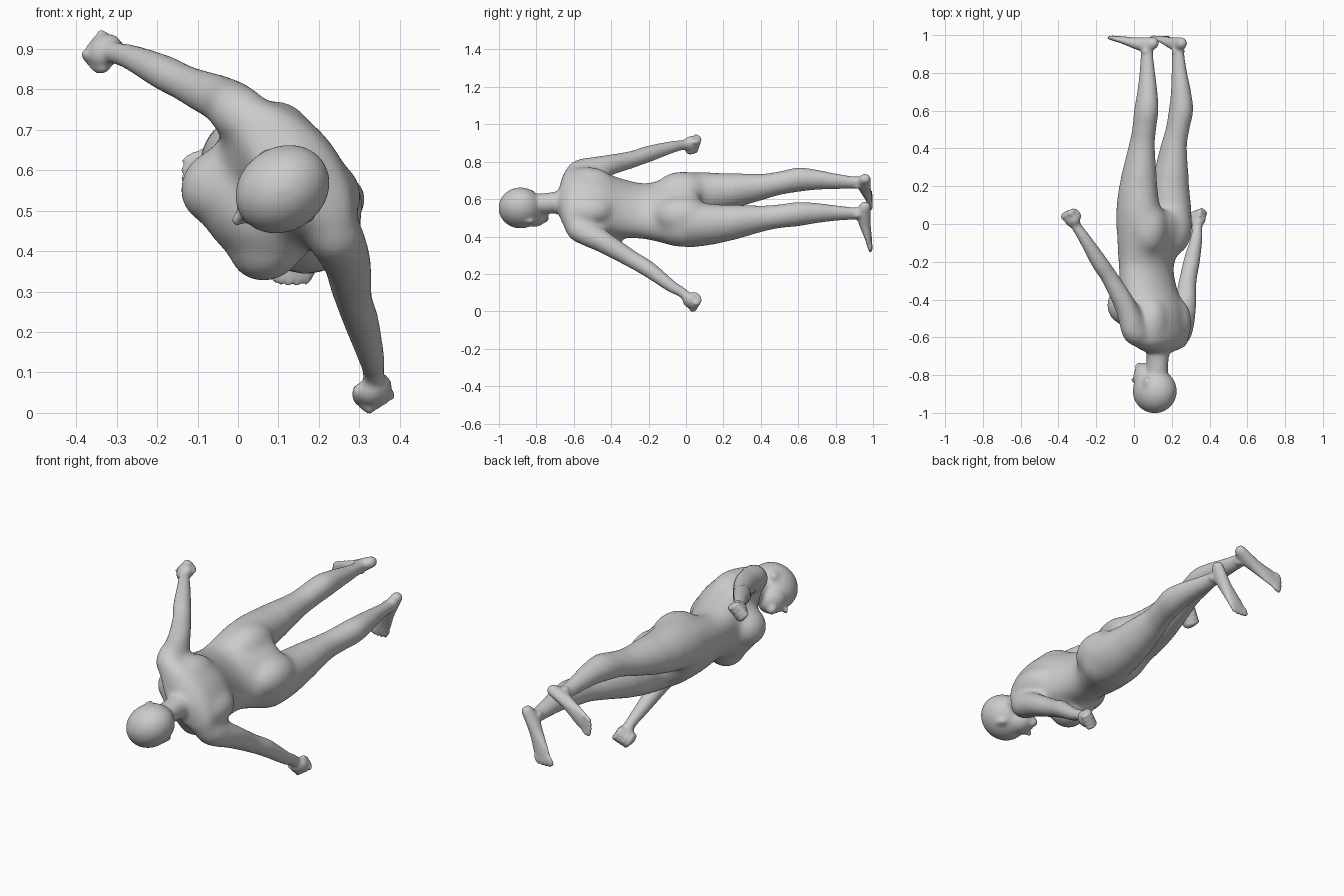
import bpy, bmesh, math
from mathutils import Vector, Matrix

if "Cube" in bpy.data.objects:
    bpy.data.objects.remove(bpy.data.objects["Cube"])

bm = bmesh.new()
UP = Vector((0, 1, 0))          # body runs along y, head at -y


def frame(deg):
    """Lateral and forward directions of the body for a roll angle."""
    r = math.radians(deg)
    return (Vector((math.sin(r), 0, -math.cos(r))),
            Vector((-math.cos(r), 0, -math.sin(r))))


def catmull(a, b, c, d, t):
    return 0.5 * (2 * b + (c - a) * t + (2 * a - 5 * b + 4 * c - d) * t * t
                  + (3 * b - a - 3 * c + d) * t ** 3)


def loft(rings, steps=5, sides=28):
    """Smooth closed tube through rings of (centre, u axis, v axis)."""
    n, fine = len(rings), []
    for i in range(n - 1):
        ids = [max(i - 1, 0), i, i + 1, min(i + 2, n - 1)]
        for k in range(steps):
            fine.append([catmull(*[rings[j][m] for j in ids], k / steps) for m in range(3)])
    fine.append(rings[-1])
    loops = []
    for c, u, v in fine:
        loops.append([bm.verts.new(c + u * math.cos(q) + v * math.sin(q))
                      for q in (2 * math.pi * k / sides for k in range(sides))])
    for A, B in zip(loops, loops[1:]):
        for k in range(sides):
            j = (k + 1) % sides
            bm.faces.new((A[k], A[j], B[j], B[k]))
    bm.faces.new(loops[0][::-1])
    bm.faces.new(loops[-1])


def blob(c, u, v, w):
    """Ellipsoid with the given half axes."""
    m = Matrix((u, v, w)).transposed().to_4x4()
    m.translation = c
    bmesh.ops.create_icosphere(bm, subdivisions=4, radius=1, matrix=m)


def limb(points):
    """Round limb through (x, y, z, radius)."""
    P = [Vector(p[:3]) for p in points]
    rings = []
    for i, p in enumerate(P):
        t = (P[min(i + 1, len(P) - 1)] - P[max(i - 1, 0)]).normalized()
        u = t.cross(Vector((0, 0, 1))).normalized()
        rings.append((p, u * points[i][3], t.cross(u) * points[i][3]))
    loft(rings)


# torso and neck: y, x, z, roll, half width, half depth
rings = []
for y, x, z, roll, p, q in [
        (.07, .105, .55, 45, .15, .10), (.03, .10, .54, 45, .222, .145),
        (-.05, .10, .535, 45, .222, .15), (-.13, .08, .535, 44, .195, .138),
        (-.22, .065, .535, 43, .172, .12), (-.33, .075, .55, 41, .175, .13),
        (-.45, .105, .575, 39, .188, .145), (-.56, .125, .595, 39, .2, .127),
        (-.63, .14, .6, 39, .2, .1), (-.66, .135, .595, 39, .16, .08),
        (-.68, .13, .585, 38, .075, .063), (-.71, .125, .58, 37, .057, .06),
        (-.82, .12, .57, 35, .055, .06)]:
    L, F = frame(roll)
    rings.append((Vector((x, y, z)), L * p, F * q))
loft(rings)

# rib cage, chest and shoulder-blade forms
L, F = frame(40)
C = Vector((.12, -.43, .58))
blob(C + F * .105, L * .178, F * .13, UP * .15)
for s in (-1, 1):
    blob(C + L * s * .092 + F * .142, L * .092, F * .1, UP * .105)
    blob(C + L * s * .095 - F * .06 - UP * .09, L * .085, F * .075, UP * .13)

# head: skull, jaw, nose, lips, ears
L, F = frame(34)
H = Vector((.11, -.885, .553))
blob(H, L * .104, F * .122, UP * .117)
blob(H + F * .052 + UP * .07, L * .074, F * .07, UP * .082)
blob(H + F * .098 + UP * .128, L * .028, F * .024, UP * .024)
blob(H + F * .108 + UP * .095, L * .028, F * .018, UP * .016)
loft([(H + F * .104 + UP * .005, L * .008, F * .008),
      (H + F * .122 + UP * .04, L * .011, F * .012),
      (H + F * .136 + UP * .062, L * .018, F * .018),
      (H + F * .118 + UP * .073, L * .014, F * .012)])
for s in (-1, 1):
    blob(H + L * s * .095 - F * .008 + UP * .045, L * .012 + F * s * -.008, F * .02, UP * .034)

# legs, buttocks and feet
L, F = frame(45)
C = Vector((.11, 0, .565))
for s in (-1, 1):
    drop = lambda y: Vector((-.004, 0, -.02)) * max(0, min(1, (.35 - y) / .3))
    loft([(C + drop(y) + L * s * a + F * f + UP * y, L * p, F * q) for y, a, f, p, q in [
        (-.05, .108, .005, .107, .13), (.03, .114, .002, .112, .13),
        (.1, .118, .002, .108, .121),
        (.2, .119, .002, .097, .108), (.4, .12, -.02, .066, .075),
        (.5, .125, -.045, .06, .066), (.6, .13, -.066, .06, .068),
        (.7, .126, -.07, .05, .056), (.8, .12, -.064, .038, .044),
        (.9, .117, -.058, .029, .035), (.96, .117, -.062, .028, .036)]])
    blob(C + drop(0) + L * s * .092 - F * .045 - UP * .02, L * .105, F * .108, UP * .15)
    turn = math.radians(17)
    D = F * math.cos(turn) + L * s * math.sin(turn)
    W = L * s * math.cos(turn) - F * math.sin(turn)
    A = C + L * s * .117 - F * .058
    loft([(A + D * t + UP * y, UP * h, W * w) for t, y, h, w in [
        (-.066, .958, .014, .012), (-.05, .957, .029, .026), (0, .948, .04, .031),
        (.07, .957, .031, .034), (.15, .975, .019, .044), (.205, .984, .013, .043)]])
    for k in range(5):
        blob(A + W * (-.036 + .0185 * k) + D * (.22 - .004 * k * k / 2) + UP * .986,
             W * (.012 if k == 0 else .008), D * .028, UP * .013)
    for e in (-1, 1):
        blob(A + W * e * .025 + UP * .915, W * .012, D * .016, UP * .018)

# arms and fists
arms = [
    [(.06, -.61, .69, .057), (.005, -.575, .74, .07), (-.04, -.44, .772, .06),
     (-.125, -.29, .812, .045), (-.185, -.2, .842, .043), (-.26, -.08, .877, .032),
     (-.3, -.02, .889, .027), (-.328, .025, .895, .03)],
    [(.2, -.61, .5, .057), (.24, -.575, .44, .07), (.268, -.44, .372, .06),
     (.285, -.3, .285, .046), (.305, -.2, .225, .043), (.33, -.08, .135, .032),
     (.335, -.02, .1, .027), (.338, .025, .057, .03)]]
for pts in arms:
    limb(pts)
    a, b = Vector(pts[-3][:3]), Vector(pts[-1][:3])
    D = (b - a).normalized()
    s = -1 if b.x < 0 else 1
    L, F = frame(45)
    V = (F - D * F.dot(D)).normalized()        # across the knuckles
    N = D.cross(V) * s                         # palm to back of hand
    blob(b, D * .047, V * .046, N * .036)
    for k in range(4):
        o = b + V * (-.034 + .0225 * k)
        blob(o + D * .034, D * .02, V * .0125, N * .032)
        blob(o + D * .01 + N * .026, D * .03, V * .0125, N * .015)
    blob(b + V * .042 + N * .016 + D * .005, D * .034, V * .014, N * .015)

bmesh.ops.recalc_face_normals(bm, faces=bm.faces)
mesh = bpy.data.meshes.new("body")
bm.to_mesh(mesh)
bm.free()
body = bpy.data.objects.new("body", mesh)
bpy.context.collection.objects.link(body)

# fuse all forms into one skin
fuse = body.modifiers.new("fuse", 'REMESH')
fuse.mode = 'VOXEL'
fuse.voxel_size = .007
skin = bpy.data.meshes.new_from_object(body.evaluated_get(bpy.context.evaluated_depsgraph_get()))
body.modifiers.clear()
body.data = skin

# melt the muscle forms together: strongly on the torso, lightly on details
bm = bmesh.new()
bm.from_mesh(skin)


def melt(verts, times):
    for _ in range(times):
        bmesh.ops.smooth_vert(bm, verts=verts, factor=.5,
                              use_axis_x=True, use_axis_y=True, use_axis_z=True)


def near_axis(v, r):
    return math.hypot(v.co.x - .1, v.co.z - .565) < r


melt([v for v in bm.verts if -.67 < v.co.y < .25 and near_axis(v, .27)], 40)
melt([v for v in bm.verts if -.66 < v.co.y < .22 and near_axis(v, .29)], 10)
melt([v for v in bm.verts if v.co.y < -.6], 5)
melt(bm.verts[:], 4)
for f in bm.faces:
    f.smooth = True
bm.to_mesh(skin)
bm.free()
